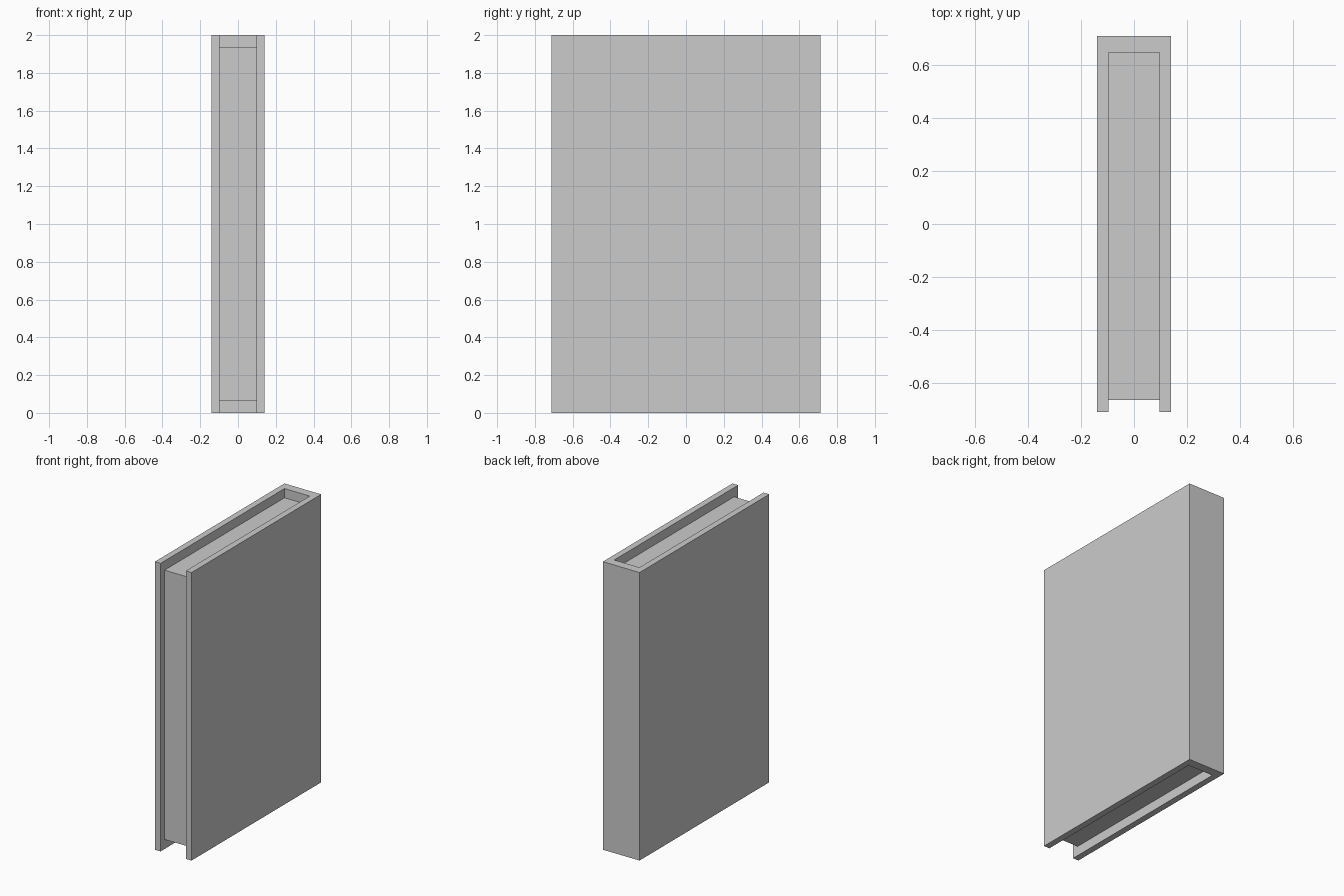
import bpy, bmesh

if "Cube" in bpy.data.objects:
    bpy.data.objects.remove(bpy.data.objects["Cube"])

W, D, H = 0.141, 0.711, 2.0        # half thickness, half depth, height
IN, SPINE = 0.097, 0.649           # inner half thickness, inner face of spine


def prism(name, profile, z0, z1):
    """Extrude an xy outline from z0 up to z1."""
    bm = bmesh.new()
    face = bm.faces.new([bm.verts.new((x, y, z0)) for x, y in profile])
    top = bmesh.ops.extrude_face_region(bm, geom=[face])
    verts = [v for v in top["geom"] if isinstance(v, bmesh.types.BMVert)]
    bmesh.ops.translate(bm, verts=verts, vec=(0, 0, z1 - z0))
    bmesh.ops.recalc_face_normals(bm, faces=bm.faces)
    mesh = bpy.data.meshes.new(name)
    bm.to_mesh(mesh)
    bm.free()
    obj = bpy.data.objects.new(name, mesh)
    bpy.context.collection.objects.link(obj)
    return obj


# Cover: U-shaped outline, two boards joined by the spine at the back
half = [(IN, SPINE), (IN, -D), (W, -D), (W, D)]
prism("book_cover", half + [(-x, y) for x, y in reversed(half)], 0, H)

# Page block, recessed from the cover at the front, top and bottom
prism("page_block", [(-IN, -0.667), (IN, -0.667), (IN, SPINE), (-IN, SPINE)],
      0.066, 1.936)
